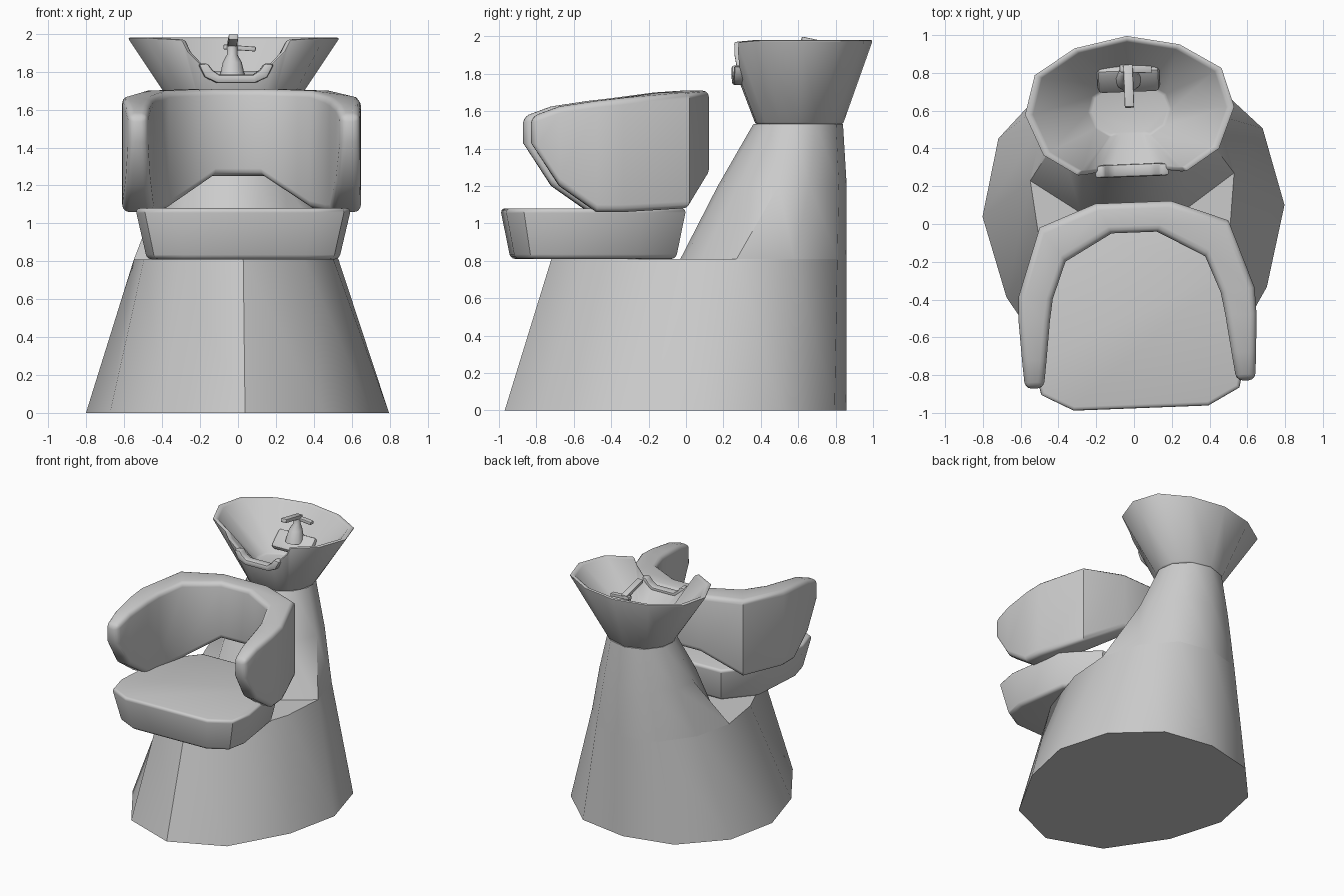
import bpy
import bmesh
import math
from mathutils import Matrix, Vector

cube = bpy.data.objects.get("Cube")
if cube:
    bpy.data.objects.remove(cube, do_unlink=True)

TURN = math.radians(2.2)  # the whole chair stands slightly turned

grey = bpy.data.materials.new("plain grey")
grey.use_nodes = True
grey.diffuse_color = (0.6, 0.6, 0.6, 1)
grey.node_tree.nodes["Principled BSDF"].inputs["Base Color"].default_value = (0.6, 0.6, 0.6, 1)


def mirrored(half):
    """Close a half outline (x >= 0) across x = 0."""
    return half + [(-p[0],) + tuple(p[1:]) for p in reversed(half) if p[0] > 0]


def at_height(outline, z):
    return [(x, y, z) for x, y in outline]


def scaled(ring, factor, centre_y):
    return [(x * factor, centre_y + (y - centre_y) * factor) for x, y, *_ in ring]


def finish(name, bm, bevel=0.0, segments=3, angle=50):
    bmesh.ops.recalc_face_normals(bm, faces=bm.faces)
    mesh = bpy.data.meshes.new(name)
    bm.to_mesh(mesh)
    bm.free()
    mesh.materials.append(grey)
    obj = bpy.data.objects.new(name, mesh)
    bpy.context.collection.objects.link(obj)
    obj.rotation_euler.z = TURN
    bpy.ops.object.select_all(action='DESELECT')
    obj.select_set(True)
    bpy.context.view_layer.objects.active = obj
    if bevel:
        mod = obj.modifiers.new("Soft edges", 'BEVEL')
        mod.width = bevel
        mod.segments = segments
        mod.limit_method = 'ANGLE'
        mod.angle_limit = math.radians(angle)
        bpy.ops.object.modifier_apply(modifier=mod.name)
    bpy.ops.object.shade_smooth_by_angle(angle=math.radians(40))
    return obj


def loft(name, rings, caps=(True, True), **soft):
    """Skin a row of closed rings that share a point count."""
    bm = bmesh.new()
    rows = [[bm.verts.new(p) for p in ring] for ring in rings]
    n = len(rows[0])
    for a, b in zip(rows, rows[1:]):
        for i in range(n):
            j = (i + 1) % n
            bm.faces.new((a[i], a[j], b[j], b[i]))
    if caps[0]:
        bm.faces.new(rows[0])
    if caps[1]:
        bm.faces.new(rows[-1])
    return finish(name, bm, **soft)


def box(name, centre, size, tilt=(0, 0, 0), bevel=0.0):
    bm = bmesh.new()
    bmesh.ops.create_cube(bm, size=1)
    bm.transform(Matrix.Diagonal(Vector(size)).to_4x4())
    for axis, a in zip("XYZ", tilt):
        bm.transform(Matrix.Rotation(math.radians(a), 4, axis))
    bm.transform(Matrix.Translation(centre))
    return finish(name, bm, bevel=bevel, segments=2)


# Pedestal with a flat platform under the seat
foot = mirrored([(0, .86), (.4, .78), (.70, .48), (.8, .07), (.69, -.36), (.42, -.8), (0, -.97)])
platform = mirrored([(0, .86), (.27, .8), (.46, .56), (.54, .25), (.5, -.1), (.33, -.55), (0, -.72)])
loft("pedestal", [at_height(foot, 0), at_height(platform, .81)])

# Tower rising from the back of the pedestal to the neck
tower_foot = mirrored([(0, .86), (.27, .8), (.46, .56), (.54, .25), (.28, .07), (.12, -.01), (0, -.03)])
middle = mirrored([(0, .86), (.2, .81), (.34, .65), (.38, .48), (.26, .27), (.12, .19), (0, .17)])
neck = mirrored([(.26 * math.sin(t), .6 + .24 * math.cos(t))
                 for t in (0, .6, 1.2, 1.75, 2.3, 2.75)] + [(0, .36)])
loft("tower", [at_height(tower_foot, .81), at_height(middle, 1.2), at_height(neck, 1.53)],
     caps=(False, True))

# Wash basin with a neck notch in the front of its rim
rim = mirrored([(0, 1.0, 1.98), (.28, .945, 1.98), (.50, .81, 1.98), (.56, .60, 1.98),
                (.47, .38, 1.98), (.29, .265, 1.97), (.26, .265, 1.91),
                (.19, .275, 1.84), (.12, .285, 1.77)])
stem = []
for x, y, z in rim:
    t = math.atan2(x, y - .6)
    stem.append((.26 * math.sin(t), .6 + .24 * math.cos(t), 1.53))
lip = [(x, y, p[2]) for (x, y), p in zip(scaled(rim, .93, .6), rim)]
bowl_floor = at_height(scaled(rim, .38, .6), 1.64)
loft("basin", [stem, rim, lip, bowl_floor], bevel=.012, segments=2, angle=45)

# Neck pad folded over the notch
pad_path = [(.20, 1.84, .15, 1.845), (.165, 1.77, .125, 1.81), (.1, 1.74, .09, 1.785)]
pad_path += [(-a, b, -c, d) for a, b, c, d in reversed(pad_path)]
loft("neck_pad", [[(ox, .25, oz), (ox, .31, oz), (ix, .32, iz), (ix, .25, iz)]
                  for ox, oz, ix, iz in pad_path], bevel=.014, segments=2)

# Seat cushion, tapering downwards
seat = mirrored([(.36, -.98), (.53, -.89), (.57, -.72), (.52, -.25), (.3, -.01)])
loft("seat", [at_height(scaled(seat, .89, -.5), .81), at_height(seat, 1.08)], bevel=.025)

# Wraparound backrest: outer x, y, inner x, y, bottom, top
half_back = [(.61, -.85, .51, -.85, 1.43, 1.57),
             (.62, -.70, .49, -.70, 1.20, 1.625),
             (.63, -.50, .465, -.50, 1.06, 1.655),
             (.625, -.36, .445, -.38, 1.06, 1.67),
             (.50, .00, .37, -.185, 1.08, 1.70),
             (.20, .115, .12, -.045, 1.25, 1.71)]
stations = half_back + [(-a, b, -c, d, e, f) for a, b, c, d, e, f in reversed(half_back)]
loft("backrest", [[(ox, oy, lo), (ox, oy, hi), (ix, iy, hi), (ix, iy, lo)]
                  for ox, oy, ix, iy, lo, hi in stations], bevel=.035)

# Tap on the back wall of the basin
box("tap_plate", (0, .77, 1.74), (.33, .16, .06), tilt=(40, 0, 0), bevel=.025)
tap_rings = []
for r, y, z in ((.07, .77, 1.76), (.05, .785, 1.85), (.028, .80, 1.89), (.028, .80, 1.95)):
    tap_rings.append([(r * math.cos(k * math.tau / 10), y + r * math.sin(k * math.tau / 10), z)
                      for k in range(10)])
loft("tap_body", tap_rings)
box("tap_spout", (0, .73, 1.96), (.05, .23, .03), tilt=(-12, 0, 0), bevel=.006)
box("tap_lever", (.04, .82, 1.925), (.17, .04, .025), tilt=(0, 4, -4), bevel=.005)
